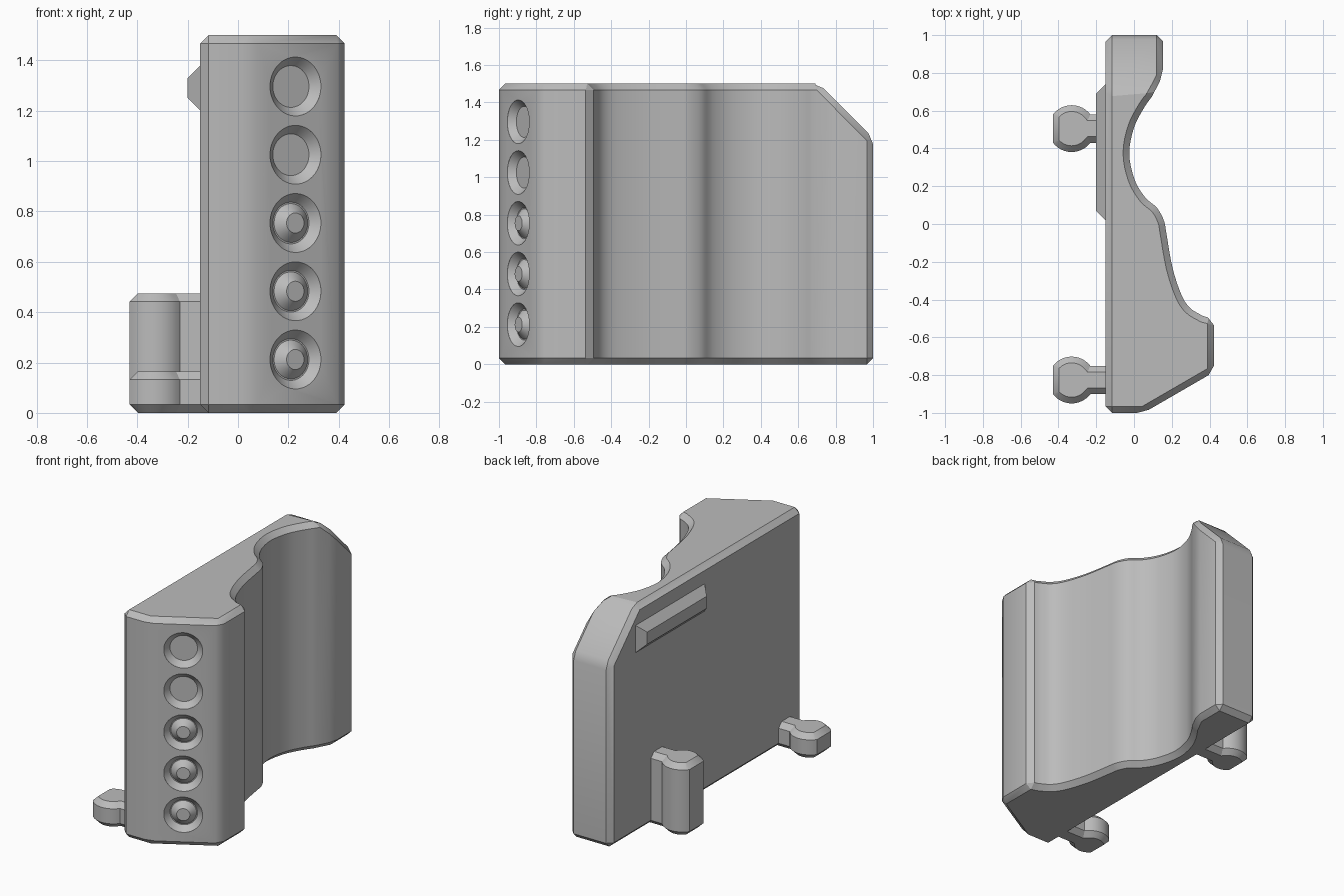
import bpy, bmesh, math
from mathutils import Vector, Matrix

old = bpy.data.objects.get("Cube")
if old:
    bpy.data.objects.remove(old, do_unlink=True)

GREY = (0.5, 0.5, 0.5, 1)
mat = bpy.data.materials.new("plain grey")
mat.use_nodes = True
mat.diffuse_color = GREY
mat.node_tree.nodes["Principled BSDF"].inputs["Base Color"].default_value = GREY

CHAMFER = 0.033


def make_object(name, bm):
    bmesh.ops.recalc_face_normals(bm, faces=bm.faces[:])
    mesh = bpy.data.meshes.new(name)
    bm.to_mesh(mesh)
    bm.free()
    mesh.materials.append(mat)
    obj = bpy.data.objects.new(name, mesh)
    bpy.context.collection.objects.link(obj)
    return obj


def smooth(obj):
    bpy.ops.object.select_all(action='DESELECT')
    obj.select_set(True)
    bpy.context.view_layer.objects.active = obj
    bpy.ops.object.shade_smooth_by_angle(angle=math.radians(30))


def prism(points, height):
    bm = bmesh.new()
    face = bm.faces.new([bm.verts.new((x, y, 0)) for x, y in points])
    top = bmesh.ops.extrude_face_region(bm, geom=[face])["geom"]
    bmesh.ops.translate(bm, vec=(0, 0, height),
                        verts=[g for g in top if isinstance(g, bmesh.types.BMVert)])
    bmesh.ops.recalc_face_normals(bm, faces=bm.faces[:])
    return bm


def chamfer(bm, rule):
    bmesh.ops.bevel(bm, geom=[e for e in bm.edges if rule(e)], offset=CHAMFER,
                    offset_type='OFFSET', segments=1, profile=0.5,
                    affect='EDGES', clamp_overlap=False)


def spline(points, steps=4):
    """Smooth curve through the points."""
    pts = [Vector(p) for p in points]
    pts = [2 * pts[0] - pts[1]] + pts + [2 * pts[-1] - pts[-2]]
    out = []
    for a, b, c, d in zip(pts, pts[1:], pts[2:], pts[3:]):
        for i in range(steps):
            t = i / steps
            out.append(0.5 * (2 * b + (c - a) * t + (2 * a - 5 * b + 4 * c - d) * t ** 2
                              + (3 * b - a - 3 * c + d) * t ** 3))
    return out + [pts[-2]]


# Body: contoured outline, extruded, rear top corner cut off, edges chamfered
contour = spline([(0.365, -0.487), (0.296, -0.444), (0.249, -0.37), (0.203, -0.228),
                  (0.172, -0.053), (0.159, 0.016), (0.122, 0.085), (0.058, 0.142),
                  (0.002, 0.238), (-0.025, 0.375), (0, 0.51), (0.05, 0.61), (0.095, 0.675)])
outline = ([(-0.15, -1), (0.05, -1), (0.423, -0.784), (0.423, -0.503)]
           + [tuple(p) for p in contour] + [(0.153, 0.785), (0.153, 1), (-0.15, 1)])
bm = prism(outline, 1.5)
cut = bmesh.ops.bisect_plane(bm, geom=bm.verts[:] + bm.edges[:] + bm.faces[:],
                             plane_co=(0, 0.71, 1.5), plane_no=(0, 1, 1), clear_outer=True)
bmesh.ops.holes_fill(bm, edges=[e for e in bm.edges if e.is_boundary], sides=0)
bmesh.ops.recalc_face_normals(bm, faces=bm.faces[:])
chamfer(bm, lambda e: len(e.link_faces) == 2 and e.calc_face_angle() > math.radians(25))
body = make_object("body", bm)

# Sockets in the slanted front face: three with a centre cone, two plain
plain = [(0, 0.03), (0.117, 0.03), (0.117, 0), (0.083, -0.036), (0, -0.036)]
coned = [(0, 0.03), (0.117, 0.03), (0.117, 0), (0.083, -0.036), (0.077, -0.036),
         (0.04, -0.001), (0, -0.001)]
normal = Vector((0.5, -0.866, 0)).normalized()
turn = Vector((0, 0, 1)).rotation_difference(normal).to_matrix().to_4x4()
bm = bmesh.new()
for i in range(5):
    part = bmesh.new()
    vs = [part.verts.new((r, 0, h)) for r, h in (coned if i < 3 else plain)]
    es = [part.edges.new(pair) for pair in zip(vs, vs[1:])]
    bmesh.ops.spin(part, geom=vs + es, cent=(0, 0, 0), axis=(0, 0, 1),
                   angle=math.tau, steps=40)
    bmesh.ops.remove_doubles(part, verts=part.verts[:], dist=0.0001)
    bmesh.ops.recalc_face_normals(part, faces=part.faces[:])
    part.transform(Matrix.Translation((0.228, -0.8966, 0.212 + 0.271 * i)) @ turn)
    tmp = bpy.data.meshes.new("tmp")
    part.to_mesh(tmp)
    part.free()
    bm.from_mesh(tmp)
    bpy.data.meshes.remove(tmp)
cutter = make_object("socket_cutter", bm)
cutter.hide_render = True
mod = body.modifiers.new("sockets", 'BOOLEAN')
mod.operation = 'DIFFERENCE'
mod.solver = 'EXACT'
mod.object = cutter
bpy.context.view_layer.objects.active = body
bpy.ops.object.modifier_apply(modifier=mod.name)
bpy.data.objects.remove(cutter, do_unlink=True)
smooth(body)


# Hooks: round bead with a flat outer side on a narrow neck
def hook(name, y, height):
    radius, cx, neck, flat = 0.124, -0.33, 0.075, 0.1
    start = math.asin(neck / radius)
    end = math.pi - math.acos(flat / radius)
    arc = [start + (end - start) * i / 12 for i in range(13)]
    upper = [(cx + radius * math.cos(a), radius * math.sin(a)) for a in arc]
    half = [(-0.07, neck)] + upper
    pts = half + [(x, -v) for x, v in reversed(half)]
    bm = prism([(x, y + v) for x, v in pts], height)
    chamfer(bm, lambda e: abs(e.verts[0].co.z - e.verts[1].co.z) < 0.001)
    smooth(make_object(name, bm))


hook("front_hook", -0.826, 0.165)
hook("rear_hook", 0.505, 0.475)

# Tapered rib on the flat side
bm = bmesh.new()
rings = [[bm.verts.new((x, 0.38 + sy * (0.36 - d), 1.29 + sz * (0.09 - d)))
          for sy, sz in ((-1, -1), (1, -1), (1, 1), (-1, 1))]
         for x, d in ((-0.14, 0), (-0.15, 0), (-0.2, 0.05))]
for a, b in zip(rings, rings[1:]):
    for i in range(4):
        bm.faces.new((a[i], a[(i + 1) % 4], b[(i + 1) % 4], b[i]))
bm.faces.new(rings[0])
bm.faces.new(rings[-1])
make_object("side_rib", bm)
